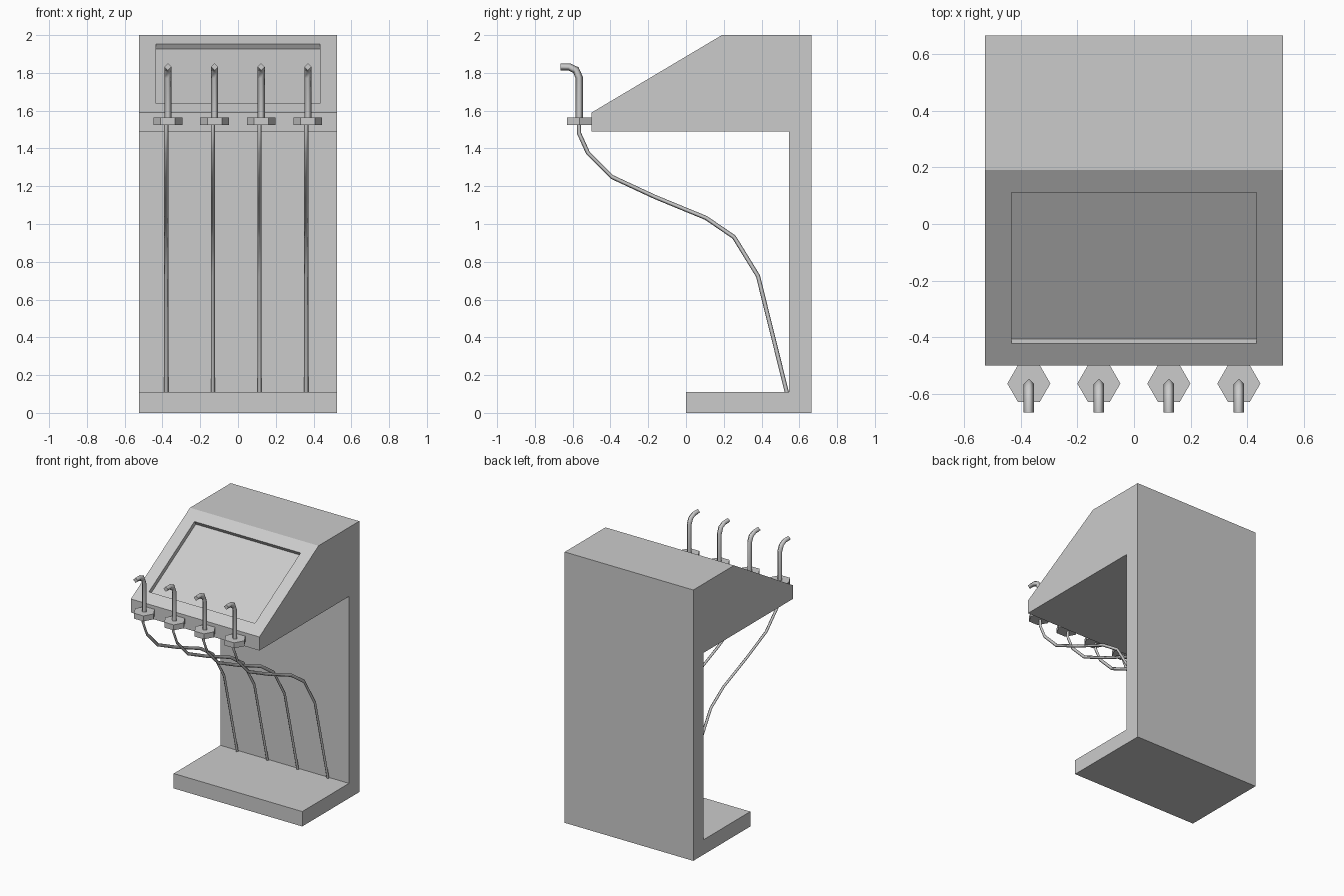
import bpy
import bmesh
from mathutils import Vector

cube = bpy.data.objects.get("Cube")
if cube:
    bpy.data.objects.remove(cube, do_unlink=True)

grey = bpy.data.materials.new("light grey")
grey.use_nodes = True
colour = (0.6, 0.6, 0.6, 1)
grey.diffuse_color = colour
grey.node_tree.nodes["Principled BSDF"].inputs["Base Color"].default_value = colour


def add_object(name, bm):
    bmesh.ops.recalc_face_normals(bm, faces=bm.faces)
    mesh = bpy.data.meshes.new(name)
    bm.to_mesh(mesh)
    bm.free()
    mesh.materials.append(grey)
    obj = bpy.data.objects.new(name, mesh)
    bpy.context.collection.objects.link(obj)
    return obj


def tube(name, x, path, radius):
    """Four-sided tube swept along (y, z) points, with mitred corners."""
    bm = bmesh.new()
    pts = [Vector((x, y, z)) for y, z in path]
    side = Vector((1, 0, 0))
    rings = []
    for i, p in enumerate(pts):
        before = (p - pts[max(i - 1, 0)]).normalized()
        after = (pts[min(i + 1, len(pts) - 1)] - p).normalized()
        along = (before + after).normalized()
        edge = after if after.length else before
        normal = along.cross(side) / max(along.dot(edge), 0.5)
        offsets = (side, normal, -side, -normal)
        rings.append([bm.verts.new(p + o * radius) for o in offsets])
    for a, b in zip(rings, rings[1:]):
        for i in range(4):
            j = (i + 1) % 4
            bm.faces.new((a[i], a[j], b[j], b[i])).smooth = True
    bm.faces.new(rings[0])
    bm.faces.new(rings[-1])
    return add_object(name, bm)


# Cabinet: side profile extruded across the width
profile = [(0, 0), (0.665, 0), (0.665, 2), (0.19, 2), (-0.5, 1.59),
           (-0.5, 1.49), (0.545, 1.49), (0.545, 0.11), (0, 0.11)]
half_width = 0.525
bm = bmesh.new()
base = bm.faces.new([bm.verts.new((-half_width, y, z)) for y, z in profile])
extruded = bmesh.ops.extrude_face_region(bm, geom=[base])["geom"]
bmesh.ops.translate(bm, vec=(2 * half_width, 0, 0),
                    verts=[v for v in extruded if isinstance(v, bmesh.types.BMVert)])
bmesh.ops.recalc_face_normals(bm, faces=bm.faces)

# Sunken screen in the sloping face
bm.normal_update()
screen = next(f for f in bm.faces if f.normal.y < -0.3 and f.normal.z > 0.3)
bmesh.ops.inset_individual(bm, faces=[screen], thickness=0.13)
inward = -screen.normal.copy()
sunk = bmesh.ops.extrude_discrete_faces(bm, faces=[screen])["faces"][0]
bmesh.ops.translate(bm, vec=inward * 0.03, verts=sunk.verts)
add_object("cabinet", bm)

# Four taps, each with a six-sided collar, a bent spout and a hose
spout_path = [(-0.565, 1.53), (-0.565, 1.775), (-0.583, 1.815),
              (-0.62, 1.832), (-0.665, 1.832)]
hose_path = [(-0.566, 1.53), (-0.566, 1.48), (-0.519, 1.376), (-0.392, 1.249),
             (-0.164, 1.143), (0.106, 1.032), (0.254, 0.931),
             (0.381, 0.725), (0.534, 0.108)]
for n in range(4):
    x = -0.371 + n * 0.247
    bm = bmesh.new()
    bmesh.ops.create_cone(bm, cap_ends=True, segments=6, radius1=0.076,
                          radius2=0.076, depth=0.04)
    # Points of the collar face sideways
    if max(v.co.x for v in bm.verts) < 0.07:
        for v in bm.verts:
            v.co.x, v.co.y = v.co.y, v.co.x
    bmesh.ops.translate(bm, vec=(x, -0.563, 1.545), verts=bm.verts)
    add_object(f"collar_{n + 1}", bm)
    tube(f"spout_{n + 1}", x, spout_path, 0.019)
    tube(f"hose_{n + 1}", x - 0.009, hose_path, 0.011)
